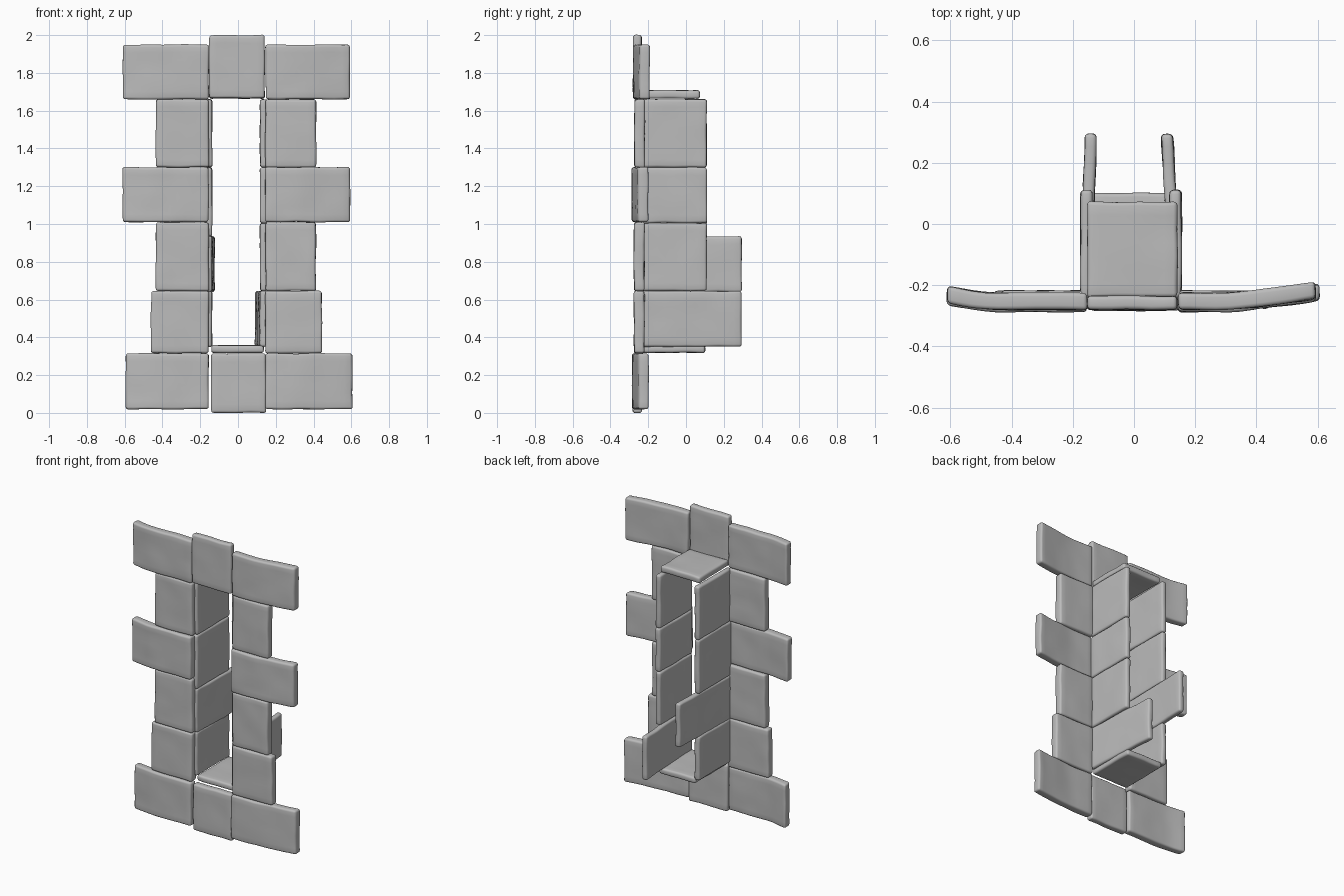
import bpy
import bmesh
from mathutils import Vector, noise

cube = bpy.data.objects.get("Cube")
if cube:
    bpy.data.objects.remove(cube, do_unlink=True)

stone = bpy.data.materials.new("grey stone")
stone.use_nodes = True
GREY = (0.5, 0.5, 0.5, 1)
stone.diffuse_color = GREY
stone.node_tree.nodes["Principled BSDF"].inputs["Base Color"].default_value = GREY


def slab(name, xs, ys, zs, bend=0.0, bend_from=0.3, skew=0.0):
    """Worn rounded stone slab; bend curls its outer end back, skew leans it in x along y."""
    lo, hi = map(Vector, zip(xs, ys, zs))
    size, mid = hi - lo, (lo + hi) / 2
    bm = bmesh.new()
    bmesh.ops.create_cube(bm, size=1)
    for v in bm.verts:
        v.co = Vector(c * s for c, s in zip(v.co, size)) + mid
    bmesh.ops.bevel(bm, geom=bm.edges[:], offset=0.013, segments=3, profile=0.5,
                    affect='EDGES')
    # Slice into a grid so the surface can undulate
    for axis in range(3):
        normal = Vector((axis == 0, axis == 1, axis == 2))
        count = int(size[axis] / 0.04)
        for i in range(1, count):
            point = lo + normal * size[axis] * i / count
            bmesh.ops.bisect_plane(bm, geom=bm.verts[:] + bm.edges[:] + bm.faces[:],
                                   plane_co=point, plane_no=normal, dist=0.0005)
    # Gentle hand-cut irregularity
    for v in bm.verts:
        wear = noise.noise_vector(v.co * 9 + mid * 5) * 0.004
        out = max(0, abs(v.co.x) - bend_from)
        span = max(0.001, max(map(abs, xs)) - bend_from)
        along = (v.co.y - lo.y) / size.y
        v.co += wear
        v.co.y += bend * (out / span) ** 1.3
        v.co.x += skew * along
    mesh = bpy.data.meshes.new(name)
    bm.to_mesh(mesh)
    bm.free()
    mesh.materials.append(stone)
    mesh.shade_smooth()
    obj = bpy.data.objects.new(name, mesh)
    bpy.context.collection.objects.link(obj)
    return obj


# Facing quoins: bottom, top, right outer x, left outer x, front y
courses = [
    (0.02, 0.315, -0.595, 0.605, -0.285),
    (0.315, 0.645, -0.46, 0.445, -0.275),
    (0.645, 1.01, -0.435, 0.413, -0.275),
    (1.01, 1.30, -0.61, 0.593, -0.287),
    (1.30, 1.66, -0.435, 0.413, -0.273),
    (1.66, 1.95, -0.61, 0.593, -0.28),
]
for n, (z0, z1, xr, xl, y) in enumerate(courses, 1):
    wide = xl > 0.5
    slab(f"right_quoin_{n}", (xr, -0.155), (y, y + 0.055), (z0, z1),
         0.022 if wide else 0, 0.45)
    slab(f"left_quoin_{n}", (0.145, xl), (y, y + 0.055), (z0, z1),
         0.035 if wide else 0, 0.3)

# Centre stones above and below the opening
slab("keystone", (-0.153, 0.14), (-0.28, -0.235), (1.665, 2.0))
slab("base_stone", (-0.143, 0.148), (-0.283, -0.235), (0.0, 0.315))

# Jamb stones lining the opening: bottom, top, back y
right_jambs = [(0.35, 0.645, 0.11), (0.64, 0.935, 0.295), (0.935, 1.30, 0.11), (1.30, 1.66, 0.11)]
left_jambs = [(0.35, 0.645, 0.295), (0.645, 1.005, 0.11), (1.005, 1.30, 0.11), (1.30, 1.66, 0.11)]
for n, (z0, z1, back) in enumerate(right_jambs, 1):
    long = back > 0.2
    slab(f"right_jamb_{n}", (-0.175, -0.137), (-0.24, back), (z0, z1), skew=0.015 if long else 0)
for n, (z0, z1, back) in enumerate(left_jambs, 1):
    long = back > 0.2
    slab(f"left_jamb_{n}", (0.117, 0.155), (-0.24, back), (z0, z1), skew=-0.028 if long else 0)

# Lintel and sill
slab("lintel", (-0.153, 0.142), (-0.24, 0.073), (1.665, 1.708))
slab("sill", (-0.14, 0.135), (-0.24, 0.10), (0.318, 0.358))
